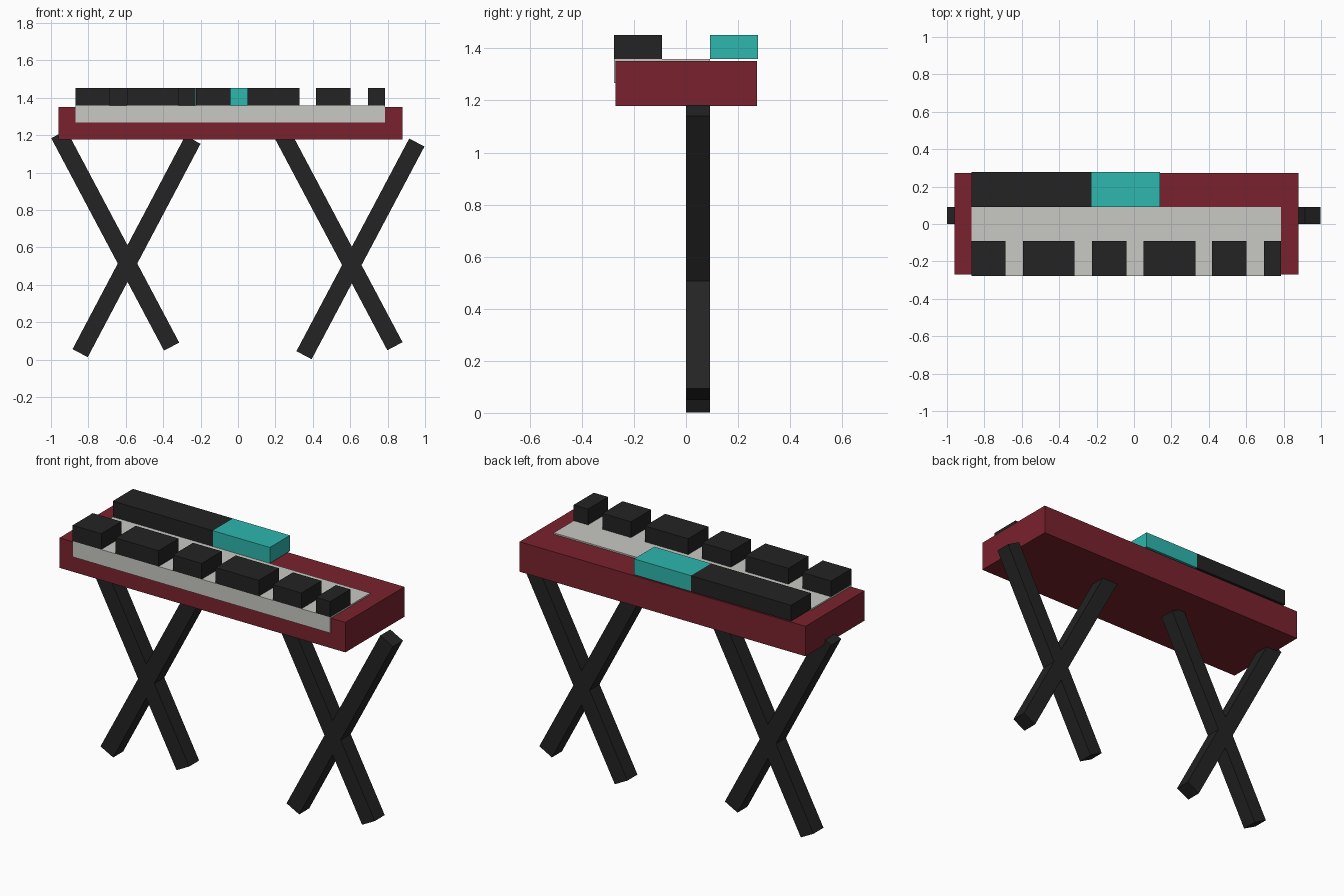
import bpy, math
from mathutils import Vector

if "Cube" in bpy.data.objects:
    bpy.data.objects.remove(bpy.data.objects["Cube"])


def material(name, rgb):
    m = bpy.data.materials.new(name)
    lin = [((c / 255 + 0.055) / 1.055) ** 2.4 for c in rgb]
    m.diffuse_color = (*lin, 1)
    m.use_nodes = True
    m.node_tree.nodes["Principled BSDF"].inputs["Base Color"].default_value = m.diffuse_color
    return m


RED = material("dark red", (122, 34, 45))
GREY = material("warm light grey", (200, 200, 195))
BLACK = material("charcoal black", (35, 35, 35))
TEAL = material("teal", (45, 183, 174))


def box(name, mat, x, y, z):
    """Axis-aligned box from (min, max) ranges."""
    bpy.ops.mesh.primitive_cube_add(size=1)
    ob = bpy.context.object
    ob.name = name
    ob.location = [(a + b) / 2 for a, b in (x, y, z)]
    ob.scale = [b - a for a, b in (x, y, z)]
    ob.data.materials.append(mat)
    return ob


def leg(name, bottom, top):
    """Square bar in the xz plane between two end centres."""
    a, b = Vector((bottom[0], 0.046, bottom[1])), Vector((top[0], 0.046, top[1]))
    ob = box(name, BLACK, (-0.046, 0.046), (-0.046, 0.046), (0, (b - a).length))
    ob.location = (a + b) / 2
    ob.rotation_euler = (0, math.atan2(b.x - a.x, b.z - a.z), 0)


# Keyboard case and the pale key bed set into it
box("keyboard_case", RED, (-0.96, 0.88), (-0.27, 0.273), (1.178, 1.352))
box("white_key_bed", GREY, (-0.87, 0.787), (-0.277, 0.092), (1.268, 1.36))

# Black keys along the front
keys = [(-0.87, -0.686), (-0.594, -0.317), (-0.225, -0.04),
        (0.05, 0.328), (0.418, 0.602), (0.695, 0.787)]
for i, span in enumerate(keys):
    box(f"black_key_{i + 1}", BLACK, span, (-0.277, -0.092), (1.36, 1.452))

# Control panel and display at the back
box("control_panel", BLACK, (-0.87, -0.226), (0.092, 0.277), (1.36, 1.452))
box("display", TEAL, (-0.226, 0.14), (0.092, 0.277), (1.36, 1.452))

# Crossed stand legs
leg("left_stand_leg_a", (-0.355, 0.070), (-0.958, 1.206))
leg("left_stand_leg_b", (-0.844, 0.035), (-0.241, 1.176))
leg("right_stand_leg_a", (0.839, 0.072), (0.236, 1.207))
leg("right_stand_leg_b", (0.353, 0.024), (0.956, 1.161))
